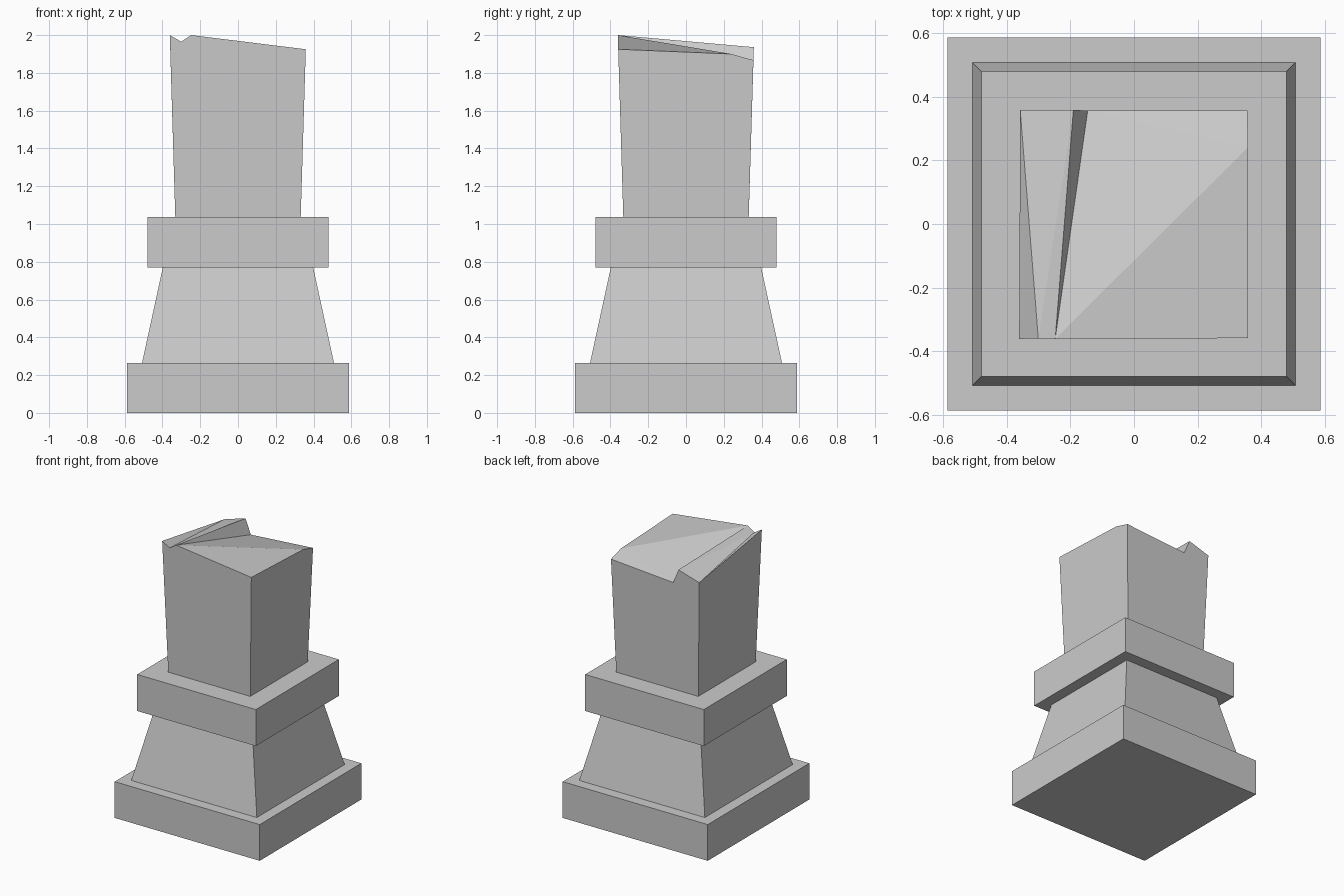
import bpy
import bmesh

cube = bpy.data.objects.get("Cube")
if cube:
    bpy.data.objects.remove(cube, do_unlink=True)

stone = bpy.data.materials.new("grey stone")
stone.use_nodes = True
grey = (0.6, 0.6, 0.6, 1)
stone.diffuse_color = grey
stone.node_tree.nodes["Principled BSDF"].inputs["Base Color"].default_value = grey


def finish(name, bm):
    bmesh.ops.recalc_face_normals(bm, faces=bm.faces)
    mesh = bpy.data.meshes.new(name)
    bm.to_mesh(mesh)
    bm.free()
    mesh.materials.append(stone)
    bpy.context.collection.objects.link(bpy.data.objects.new(name, mesh))


def square(bm, half, z):
    corners = ((-1, -1), (1, -1), (1, 1), (-1, 1))
    return [bm.verts.new((half * x, half * y, z)) for x, y in corners]


def block(name, low_half, high_half, low, high):
    """Closed square block, tapered when the two half widths differ."""
    bm = bmesh.new()
    a, b = square(bm, low_half, low), square(bm, high_half, high)
    bm.faces.new(a[::-1])
    bm.faces.new(b)
    for i in range(4):
        j = (i + 1) % 4
        bm.faces.new((a[i], a[j], b[j], b[i]))
    finish(name, bm)


# Stepped pedestal
block("base_plinth", 0.587, 0.587, 0, 0.265)
block("tapered_pedestal", 0.508, 0.398, 0.265, 0.77)
block("collar_block", 0.48, 0.48, 0.77, 1.037)

# Broken shaft: widens upward and ends in a fractured top
bm = bmesh.new()
foot = square(bm, 0.332, 1.037)


def rim(x, y, z):
    """Point on the shaft wall; a coordinate of 1 or -1 lies on that side."""
    half = 0.332 + 0.029 * (z - 1.037)
    return bm.verts.new([half * c if abs(c) == 1 else c for c in (x, y)] + [z])


front_left = rim(-1, -1, 2.0)
front_notch = rim(-0.3, -1, 1.965)
front_peak = rim(-0.247, -1, 2.0)
front_right = rim(1, -1, 1.925)
chip = rim(1, 0.24, 1.9)
back_right = rim(1, 1, 1.867)
back_valley = rim(-0.145, 1, 1.83)
back_ridge = rim(-0.19, 1, 1.936)
back_left = rim(-1, 1, 1.886)

for face in (
    # shaft walls and underside
    (foot[0], foot[1], front_right, front_peak, front_notch, front_left),
    (foot[1], foot[2], back_right, chip, front_right),
    (foot[2], foot[3], back_left, back_ridge, back_valley, back_right),
    (foot[3], foot[0], front_left, back_left),
    foot[::-1],
    # fractured top
    (front_left, front_notch, back_left),
    (front_notch, front_peak, back_ridge),
    (front_notch, back_ridge, back_left),
    (front_peak, back_valley, back_ridge),
    (front_peak, front_right, chip),
    (front_peak, chip, back_valley),
    (chip, back_right, back_valley),
):
    bm.faces.new(face)
# Scale the width slightly so the rim overhang reaches the full half width
for v in bm.verts:
    if v.co.z > 1.5:
        v.co.x *= 1.003
        v.co.y *= 1.003
finish("broken_shaft", bm)
